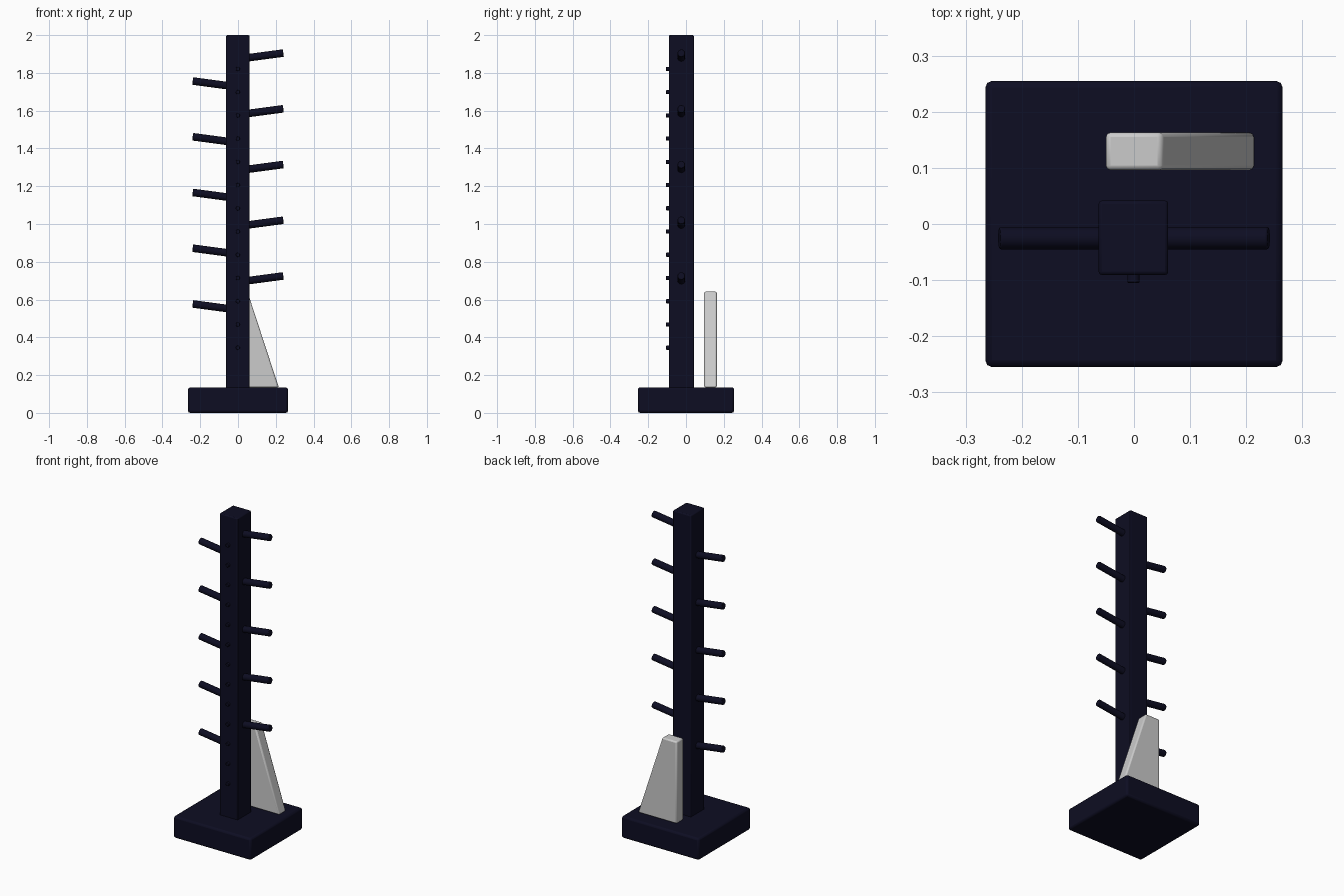
import bpy
import bmesh
import math
from mathutils import Matrix, Vector

cube = bpy.data.objects.get("Cube")
if cube:
    bpy.data.objects.remove(cube, do_unlink=True)


def make_material(name, colour):
    mat = bpy.data.materials.new(name)
    mat.use_nodes = True
    mat.diffuse_color = colour
    mat.node_tree.nodes["Principled BSDF"].inputs["Base Color"].default_value = colour
    return mat


NAVY = make_material("dark navy", (0.004, 0.004, 0.016, 1))
GREY = make_material("light grey", (0.6, 0.6, 0.6, 1))


def finish(name, bm, mat, bevel):
    bmesh.ops.recalc_face_normals(bm, faces=bm.faces)
    mesh = bpy.data.meshes.new(name)
    bm.to_mesh(mesh)
    bm.free()
    mesh.materials.append(mat)
    obj = bpy.data.objects.new(name, mesh)
    bpy.context.collection.objects.link(obj)
    mod = obj.modifiers.new("soft edges", "BEVEL")
    mod.width = bevel
    mod.segments = 2
    mod.limit_method = "ANGLE"
    mod.angle_limit = math.radians(40)
    bpy.ops.object.select_all(action="DESELECT")
    obj.select_set(True)
    bpy.context.view_layer.objects.active = obj
    bpy.ops.object.shade_smooth_by_angle(angle=math.radians(35))
    return obj


def box(name, low, high, mat, bevel):
    low, high = Vector(low), Vector(high)
    bm = bmesh.new()
    bmesh.ops.create_cube(bm, size=1, matrix=Matrix.Translation((low + high) / 2)
                          @ Matrix.Diagonal((high - low).to_4d()))
    return finish(name, bm, mat, bevel)


def rod(name, start, end, radius, mat, bevel):
    start, end = Vector(start), Vector(end)
    axis = end - start
    turn = axis.to_track_quat("Z", "Y").to_matrix().to_4x4()
    bm = bmesh.new()
    bmesh.ops.create_cone(bm, cap_ends=True, segments=20, radius1=radius, radius2=radius,
                          depth=axis.length, matrix=Matrix.Translation((start + end) / 2) @ turn)
    return finish(name, bm, mat, bevel)


# Base slab and upright post
box("base", (-0.265, -0.255, 0), (0.265, 0.255, 0.135), NAVY, 0.012)
box("post", (-0.063, -0.091, 0.13), (0.061, 0.042, 2), NAVY, 0.006)

# Staggered pegs tilting upward on both sides
for side, word, lowest in ((1, "left", 0.725), (-1, "right", 0.577)):
    for i in range(5):
        z = lowest + i * 0.295
        rod(f"{word}_peg_{i + 1}", (side * 0.03, -0.025, z - 0.028),
            (side * 0.24, -0.025, z), 0.02, NAVY, 0.003)

# Row of small studs on the front of the post
for i in range(13):
    z = 0.345 + i * 0.123
    rod(f"front_stud_{i + 1}", (-0.001, -0.085, z), (-0.001, -0.105, z), 0.011, NAVY, 0.002)

# Tapered block standing behind the post
bm = bmesh.new()
profile = [(-0.05, 0.135), (0.216, 0.135), (0.05, 0.642), (-0.05, 0.642)]
face = bm.faces.new([bm.verts.new((x, 0.096, z)) for x, z in profile])
side = bmesh.ops.extrude_face_region(bm, geom=[face])
bmesh.ops.translate(bm, vec=(0, 0.067, 0),
                    verts=[g for g in side["geom"] if isinstance(g, bmesh.types.BMVert)])
finish("tapered_block", bm, GREY, 0.008)
